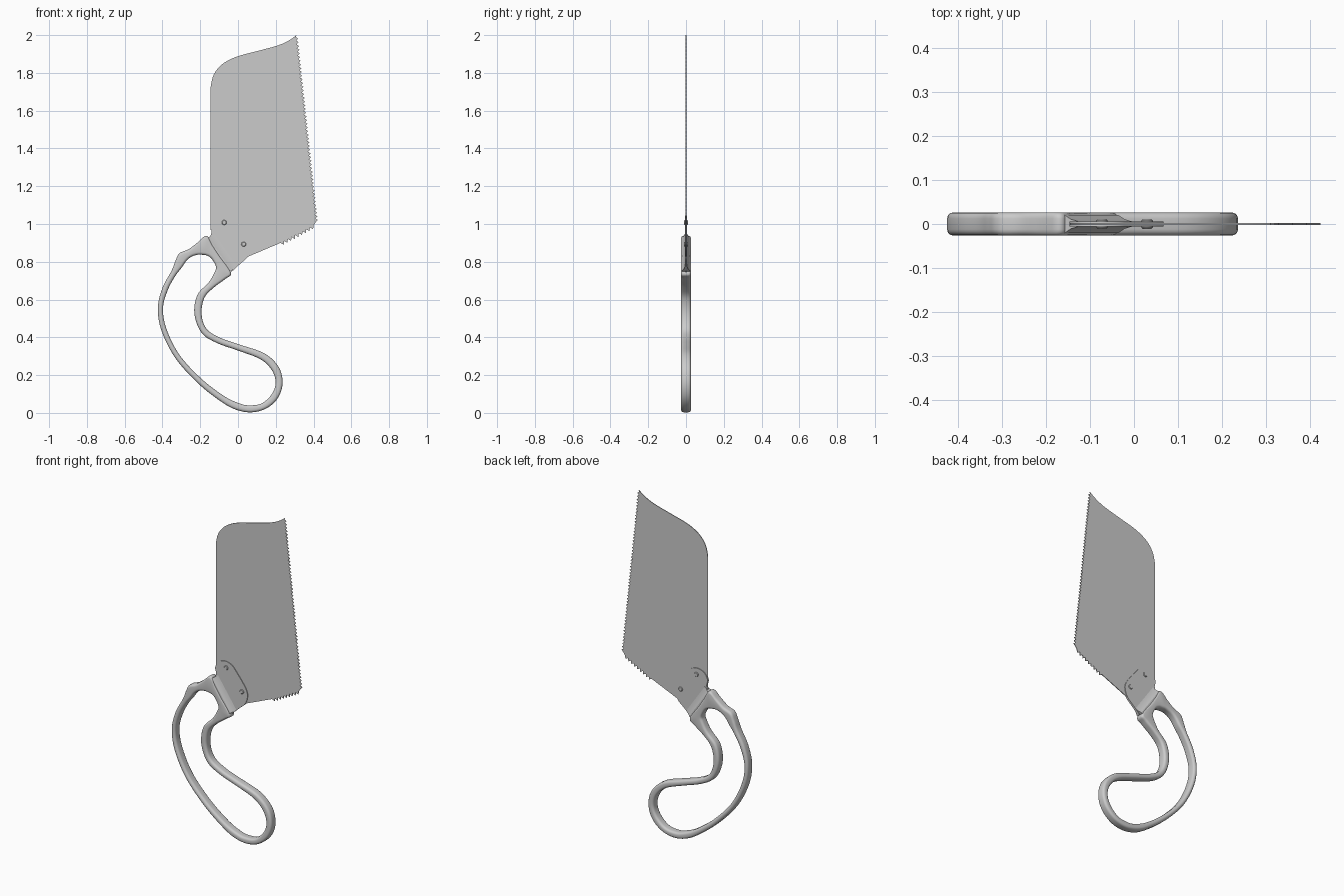
import bpy, bmesh, math
from mathutils import Vector

cube = bpy.data.objects.get("Cube")
if cube:
    bpy.data.objects.remove(cube, do_unlink=True)

steel = bpy.data.materials.new("satin_steel_grey")
steel.use_nodes = True
steel.diffuse_color = (0.6, 0.6, 0.6, 1)
steel.node_tree.nodes["Principled BSDF"].inputs["Base Color"].default_value = (0.6, 0.6, 0.6, 1)


def finish(name, bm, smooth_angle=35):
    """Turn a bmesh into a named object with sharp edges kept."""
    bmesh.ops.recalc_face_normals(bm, faces=bm.faces[:])
    mesh = bpy.data.meshes.new(name)
    bm.to_mesh(mesh)
    bm.free()
    mesh.materials.append(steel)
    mesh.shade_smooth()
    mesh.set_sharp_from_angle(angle=math.radians(smooth_angle))
    obj = bpy.data.objects.new(name, mesh)
    bpy.context.scene.collection.objects.link(obj)
    return obj


def loft(name, rings, closed=False, smooth_angle=35):
    """Skin a list of equal-sized rings of 3D points."""
    bm = bmesh.new()
    rows = [[bm.verts.new(p) for p in ring] for ring in rings]
    n = len(rows[0])
    for i in range(len(rows) if closed else len(rows) - 1):
        a, b = rows[i], rows[(i + 1) % len(rows)]
        for k in range(n):
            j = (k + 1) % n
            bm.faces.new((a[k], a[j], b[j], b[k]))
    if not closed:
        bm.faces.new(rows[0])
        bm.faces.new(rows[-1])
    return finish(name, bm, smooth_angle)


def slab(name, outline, half):
    """Flat plate with an x-z outline, centred on y = 0."""
    return loft(name, [[(p[0], y, p[1]) for p in outline] for y in (-half, half)])


def spline(points, steps, closed=True):
    """Smooth curve through the points."""
    n, out = len(points), []
    for i in range(n if closed else n - 1):
        if closed:
            a, b, c, d = (points[(i + k) % n] for k in (-1, 0, 1, 2))
        else:
            a, b, c, d = (points[min(max(i + k, 0), n - 1)] for k in (-1, 0, 1, 2))
        for s in range(steps):
            t = s / steps
            out.append(b + (c - a) * (t / 2) + (2 * a - 5 * b + 4 * c - d) * (t * t / 2)
                       + (3 * b - a - 3 * c + d) * (t ** 3 / 2))
    if not closed:
        out.append(points[-1])
    return out


def milli(*pairs):
    return [Vector(p) / 1000 for p in pairs]


# Handle loop: outer x, z and matching inner x, z in thousandths
contour = milli(
    (-167, 938, -188, 837), (-215, 901, -215, 837), (-262, 866, -246, 827),
    (-310, 845, -273, 805), (-331, 805, -299, 768), (-352, 752, -331, 726),
    (-400, 662, -371, 652), (-424, 556, -397, 556), (-405, 435, -379, 445),
    (-331, 289, -310, 307), (-209, 154, -193, 180), (-87, 58, -72, 88),
    (-8, 16, 8, 50), (72, 3, 61, 40), (151, 24, 125, 50), (212, 80, 178, 98),
    (236, 159, 199, 159), (215, 244, 180, 225), (140, 315, 119, 284),
    (13, 360, 3, 329), (-93, 397, -114, 371), (-167, 445, -193, 424),
    (-193, 525, -231, 525), (-178, 609, -215, 625), (-130, 662, -156, 689),
    (-66, 710, -125, 742), (-37, 742, -117, 774), (-97, 832, -138, 814),
    (-135, 890, -162, 832))


def handle_ring(p, depth=0.026):
    """Rounded-rectangle section between the inner and outer contour."""
    outer, inner = Vector((p[0], 0, p[1])), Vector((p[2], 0, p[3]))
    mid, half = (outer + inner) / 2, (outer - inner).length / 2
    across = (outer - inner).normalized()
    r = min(0.014, half * 0.95)
    ring = []
    for corner, (sx, sy) in enumerate(((1, 1), (-1, 1), (-1, -1), (1, -1))):
        for k in range(5):
            a = (corner + k / 4) * math.pi / 2
            u = sx * (half - r) + r * math.cos(a)
            v = sy * (depth - r) + r * math.sin(a)
            ring.append(mid + across * u + Vector((0, v, 0)))
    return ring


loft("handle_loop", [handle_ring(p) for p in spline(contour, 5)], True, 50)

# Collar tapering from the handle neck down to the mounting plate
start, end = Vector((-0.162, 0, 0.926)), Vector((-0.04, 0, 0.75))
out = Vector((0.83, 0, 0.55))
rings = []
for shift, half in ((-0.02, 0.022), (0.006, 0.02), (0.022, 0.011), (0.042, 0.006)):
    y = Vector((0, half, 0))
    a, b = start + out * shift, end + out * shift
    rings.append([a - y, b - y, b + y, a + y])
loft("neck_collar", rings, smooth_angle=20)

# Mounting plate that clamps the blade
plate = spline(milli(
    (-150, 925), (-140, 959), (-146, 991), (-130, 1025), (-103, 1041), (-71, 1045),
    (-34, 1031), (-8, 1002), (34, 949), (61, 906), (66, 869), (50, 824),
    (13, 790), (-34, 747)), 4, closed=False)
slab("mounting_plate", plate, 0.006)

# Rivets through the plate
for name, x, z in (("upper_rivet", -0.073, 1.008), ("lower_rivet", 0.03, 0.893)):
    rings = []
    for y, r in ((-0.011, 0.01), (-0.008, 0.013), (0.008, 0.013), (0.011, 0.01)):
        rings.append([(x + r * math.cos(k * math.pi / 8), y, z + r * math.sin(k * math.pi / 8))
                      for k in range(16)])
    loft(name, rings)


def teeth(a, b, count, depth):
    """Saw teeth from a to b, pointing to the right of travel."""
    a, b = Vector(a), Vector(b)
    step = (b - a) / count
    side = Vector((step.y, -step.x)).normalized() * depth
    pts = []
    for i in range(count):
        pts += [a + step * i, a + step * (i + 0.5) + side]
    return pts + [b]


# Thin blade with coarse teeth on the heel and fine teeth on the long edge
blade = [(-0.145, 0.97), (-0.06, 0.9), (0.02, 0.82), (0.06, 0.83)]
blade += teeth((0.225, 0.9), (0.4, 0.992), 9, 0.016)
blade += teeth((0.412, 1.01), (0.306, 1.99), 50, 0.012)
blade += spline(milli((310, 2000), (270, 1972), (210, 1945), (100, 1915), (-10, 1885),
                      (-85, 1845), (-129, 1790), (-145, 1725)), 4, closed=False)
slab("saw_blade", blade, 0.002)
